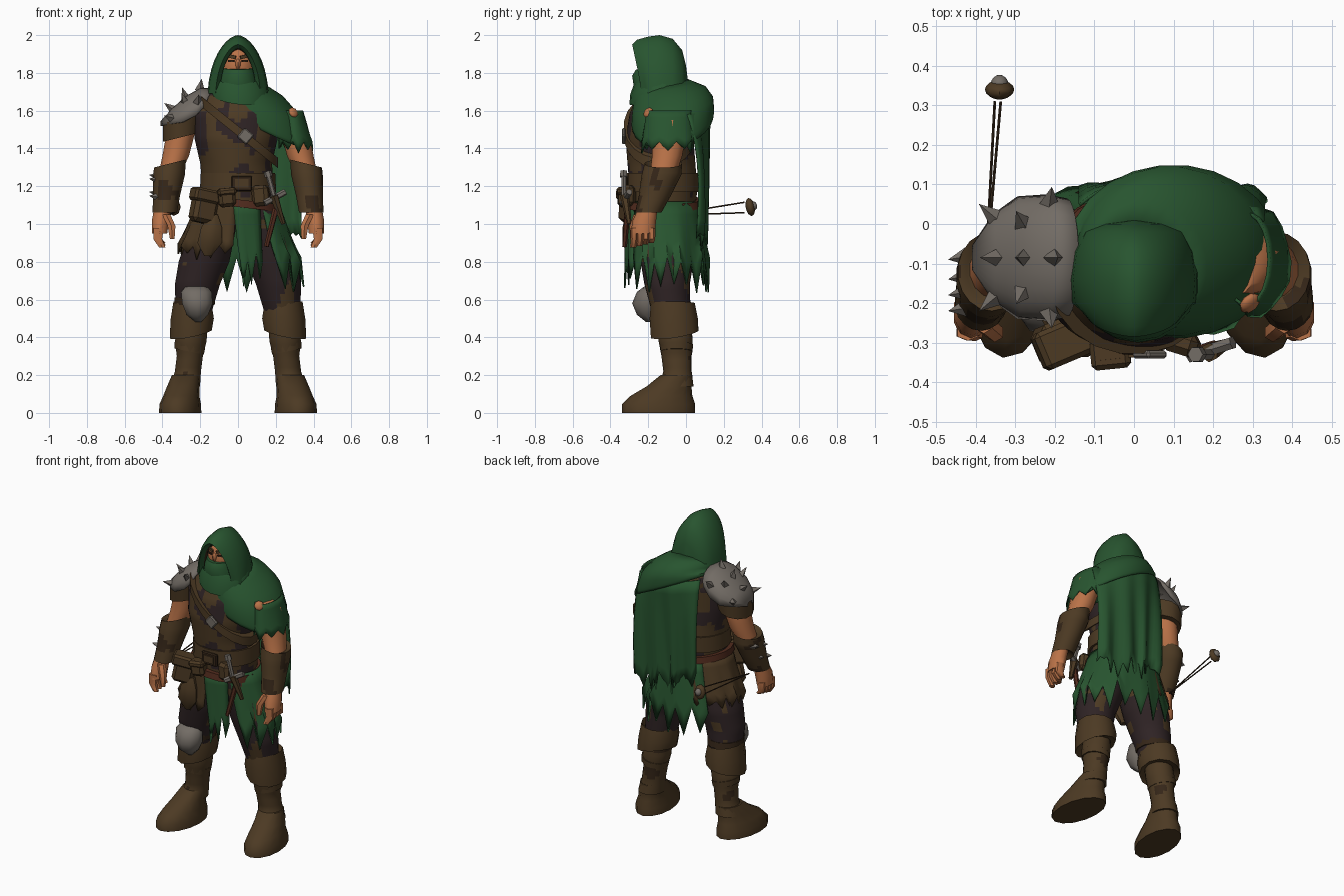
import bpy, bmesh, math, random
from mathutils import Vector, Matrix, noise

random.seed(4)
old = bpy.data.objects.get("Cube")
if old:
    bpy.data.objects.remove(old)


def material(name, *rgb):
    m = bpy.data.materials.new(name)
    m.use_nodes = True
    m.diffuse_color = (*rgb, 1)
    m.node_tree.nodes["Principled BSDF"].inputs["Base Color"].default_value = (*rgb, 1)
    return m


GREEN = material("green_cloth", .021, .09, .029)
LEATHER = material("brown_leather", .073, .042, .017)
DARK = material("dark_cloth", .028, .017, .018)
SKIN = material("skin", .49, .17, .065)
METAL = material("worn_metal", .17, .15, .13)
DEEP = material("deep_brown", .035, .019, .009)
RED = material("red_leather", .085, .025, .013)


def finish(name, bm, mats, angle=45, thick=0):
    bmesh.ops.recalc_face_normals(bm, faces=bm.faces)
    me = bpy.data.meshes.new(name)
    bm.to_mesh(me)
    bm.free()
    for m in mats:
        me.materials.append(m)
    for p in me.polygons:
        p.use_smooth = True
    me.set_sharp_from_angle(angle=math.radians(angle))
    ob = bpy.data.objects.new(name, me)
    bpy.context.collection.objects.link(ob)
    if thick:
        ob.modifiers.new("thickness", 'SOLIDIFY').thickness = thick
    return ob


def loft(name, rings, mat, n=14, s=1, sub=1, yaw=0, cap=True, blot=None, thick=0):
    """Elliptical rings (x, y, z, rx, ry, tilt_x, tilt_y) joined into a tube."""
    rings = [Vector(list(r) + [0] * (7 - len(r))) for r in rings]
    fine = [a.lerp(b, k / sub) for a, b in zip(rings, rings[1:]) for k in range(sub)] + [rings[-1]]
    bm = bmesh.new()
    rows = []
    for x, y, z, rx, ry, tx, ty in fine:
        row = []
        for i in range(n):
            t = math.tau * (i + .5) / n
            d = Matrix.Rotation(yaw, 2) @ Vector((rx * math.cos(t), ry * math.sin(t)))
            row.append(bm.verts.new((s * (x + d.x), y + d.y, z + tx * d.x + ty * d.y)))
        rows.append(row)
    for a, b in zip(rows, rows[1:]):
        for i in range(n):
            j = (i + 1) % n
            bm.faces.new((a[i], a[j], b[j], b[i]))
    if cap:
        bm.faces.new(rows[0])
        bm.faces.new(rows[-1])
    mats = [mat]
    if blot:
        mats.append(blot[0])
        for f in bm.faces:
            f.material_index = int(noise.noise(f.calc_center_median() * 9) > blot[1])
    return finish(name, bm, mats, thick=thick)


def sheet(name, point, nu, nv, mat, thick=.008):
    """Surface from point(u, v)."""
    bm = bmesh.new()
    g = [[bm.verts.new(point(i / nu, j / nv)) for j in range(nv + 1)] for i in range(nu + 1)]
    for i in range(nu):
        for j in range(nv):
            bm.faces.new((g[i][j], g[i + 1][j], g[i + 1][j + 1], g[i][j + 1]))
    return finish(name, bm, [mat], thick=thick)


def ragged(name, a0, a1, top, low, zig, n, mat):
    """Torn cloth hung round an ellipse, from top to low (x, y, z, rx, ry)."""
    tear = [random.uniform(.3, 1) * (1 if i % 2 else -.5) for i in range(n + 1)]

    def point(u, v):
        a = math.radians(a0 + (a1 - a0) * u)
        x, y, z, rx, ry = Vector(top).lerp(Vector(low), v)
        fold = 1 + .04 * v * math.sin(u * n * 1.7)
        return (x + rx * fold * math.cos(a), y + ry * fold * math.sin(a),
                z - zig * tear[round(u * n)] * v ** 3)
    return sheet(name, point, n, 5, mat)


def box(name, loc, size, mat, rot=(0, 0, 0), bevel=.012):
    bm = bmesh.new()
    bmesh.ops.create_cube(bm, size=1)
    bmesh.ops.scale(bm, vec=size, verts=bm.verts)
    if bevel:
        bmesh.ops.bevel(bm, geom=bm.edges[:], offset=bevel, segments=1, affect='EDGES')
    ob = finish(name, bm, [mat], 30)
    ob.location, ob.rotation_euler = loc, rot


def ball(name, loc, aim, radii, mat, n=8):
    bm = bmesh.new()
    bmesh.ops.create_uvsphere(bm, u_segments=n, v_segments=8, radius=1)
    bmesh.ops.scale(bm, vec=radii, verts=bm.verts)
    ob = finish(name, bm, [mat])
    ob.location = loc
    ob.rotation_euler = Vector(aim).to_track_quat('Z', 'Y').to_euler()


def cone(name, a, b, r1, r2, mat, n=6):
    a, b = Vector(a), Vector(b)
    bm = bmesh.new()
    bmesh.ops.create_cone(bm, cap_ends=True, segments=n, radius1=r1, radius2=r2, depth=(b - a).length)
    ob = finish(name, bm, [mat], 30)
    ob.location = (a + b) / 2
    ob.rotation_euler = (b - a).to_track_quat('Z', 'Y').to_euler()


# Legs, boots and arms, mirrored
for s, side in ((1, "left"), (-1, "right")):
    loft(side + "_trouser", [(.1, -.12, 1.1, .11, .16), (.14, -.11, .95, .125, .15), (.18, -.1, .8, .135, .14),
         (.215, -.1, .68, .12, .12), (.235, -.08, .53, .095, .1)], DARK, 26, s, 6, blot=(LEATHER, .36))
    loft(side + "_boot_cuff", [(.24, -.07, .55, .09, .1), (.24, -.07, .58, .105, .12, .1), (.242, -.065, .5, .118, .132),
         (.25, -.06, .42, .115, .13, -.2, .15), (.25, -.06, .45, .07, .08)], LEATHER, 12, s)
    loft(side + "_boot_shaft", [(.24, -.06, .46, .08, .09), (.25, -.055, .38, .085, .09), (.255, -.05, .3, .07, .08),
         (.265, -.045, .22, .07, .075), (.28, -.05, .14, .08, .09)], LEATHER, 18, s, 4, blot=(DEEP, .3))
    loft(side + "_boot_strap", [(.255, -.05, .36, .084, .09, .2), (.258, -.05, .325, .08, .087, .2)], LEATHER, 12, s)
    loft(side + "_foot", [(.306, -.145, 0, .11, .195), (.306, -.145, .045, .108, .195), (.3, -.13, .09, .094, .165),
         (.29, -.09, .14, .085, .12), (.275, -.05, .2, .075, .085)], LEATHER, 14, s, yaw=.13)
    loft(side + "_upper_arm", [(.26, -.1, 1.59, .05, .08), (.285, -.09, 1.55, .075, .09), (.31, -.09, 1.45, .076, .087),
         (.33, -.1, 1.36, .072, .08), (.36, -.12, 1.27, .06, .07)], SKIN, 14, s, 2)
    loft(side + "_bracer", [(.355, -.12, 1.29, .06, .07), (.36, -.12, 1.32, .086, .1, -.25), (.365, -.13, 1.26, .085, .105),
         (.378, -.165, 1.15, .072, .085), (.388, -.2, 1.06, .066, .07), (.4, -.2, 1.08, .04, .04)],
         LEATHER, 18, s, 4, blot=(DEEP, .33))
    loft(side + "_hand", [(.4, -.2, 1.09, .045, .05), (.41, -.22, 1.02, .048, .062), (.415, -.23, .95, .042, .064)], SKIN, 10, s)
    for k in range(4):
        y = -.275 + k * .031
        loft(side + "_finger", [(.42, y, .98, .03, .02), (.425, y, .92, .027, .019),
             (.4, y - .005, .875 + .008 * k, .019, .016)], SKIN, 6, s)
    loft(side + "_thumb", [(.38, -.25, 1.05, .025, .027), (.352, -.275, .99, .024, .024), (.348, -.28, .92, .014, .015)], SKIN, 6, s)

# Torso with dark shirt showing at the armpits
torso = loft("torso", [(0, -.12, 1.02, .19, .17), (0, -.12, 1.2, .19, .18), (-.01, -.13, 1.32, .19, .18),
             (-.01, -.14, 1.45, .22, .18), (0, -.13, 1.58, .24, .17), (0, -.12, 1.68, .18, .14),
             (0, -.13, 1.76, .08, .09)], LEATHER, 44, sub=6, blot=(DARK, .16))
for p in torso.data.polygons:
    if abs(p.center.x) > .165 and 1.36 < p.center.z < 1.6:
        p.material_index = 1

# Belts and tunic
loft("waist_belt", [(0, -.12, 1.17, .205, .195), (0, -.12, 1.27, .2, .195)], LEATHER, 18)
loft("hip_belt", [(0, -.12, 1.09, .225, .21, -.12), (0, -.12, 1.13, .22, .205, -.12)], RED, 18)
loft("chest_strap", [(0, -.14, 1.465, .215, .19, -.8), (0, -.14, 1.52, .215, .19, -.8)], LEATHER, 20)
box("strap_buckle", (.04, -.33, 1.465), (.065, .02, .065), METAL, (0, .7, 0), .006)
box("belt_buckle", (.02, -.32, 1.215), (.11, .02, .08), DEEP, bevel=.006)
box("buckle_plate", (.02, -.332, 1.215), (.07, .01, .045), LEATHER, bevel=0)
ragged("leather_tunic", 105, 268, (0, -.12, 1.13, .215, .19), (-.015, -.11, .87, .3, .205), .06, 20, LEATHER)
ragged("green_skirt", -55, 130, (0, -.115, 1.12, .215, .19), (.01, -.1, .77, .335, .22), .14, 20, GREEN)
ragged("front_flap", -98, -52, (0, -.12, 1.12, .19, .2), (.03, -.12, .77, .17, .2), .18, 6, GREEN)

# Pouches
box("large_pouch", (-.18, -.29, 1.09), (.13, .1, .17), LEATHER, (0, .2, .4), .02)
box("large_pouch_flap", (-.175, -.3, 1.15), (.145, .1, .07), LEATHER, (0, .2, .4))
box("small_pouch", (-.06, -.32, 1.14), (.09, .08, .1), LEATHER, (0, -.1, .1), .018)
box("small_pouch_flap", (-.06, -.327, 1.17), (.1, .08, .04), LEATHER, (0, -.1, .1))
box("left_pouch", (.12, -.3, 1.15), (.09, .06, .11), LEATHER, (0, -.1, -.3), .018)
loft("hanging_bag", [(-.13, -.3, 1.05, .025, .02), (-.14, -.3, .98, .06, .04), (-.15, -.3, .9, .07, .04),
     (-.16, -.29, .83, .02, .02)], LEATHER, 8)

# Dagger
cone("dagger_grip", (.16, -.33, 1.26), (.19, -.33, 1.15), .014, .014, METAL)
cone("dagger_pommel", (.155, -.33, 1.28), (.163, -.33, 1.25), .02, .022, METAL)
cone("dagger_guard", (.14, -.335, 1.11), (.25, -.3, 1.17), .017, .017, METAL)
cone("dagger_sheath", (.19, -.325, 1.15), (.24, -.3, 1.0), .025, .012, LEATHER)
cone("red_strap", (.2, -.31, 1.08), (.15, -.325, .88), .017, .013, RED)

# Right shoulder plate as arches (x, half width, base, top) from neck to arm
plate = [(-.14, .15, 1.63, 1.72), (-.2, .16, 1.575, 1.72), (-.28, .155, 1.54, 1.675), (-.35, .11, 1.53, 1.61),
         (-.41, .03, 1.52, 1.545)]


def plate_point(u, v):
    x, w, base, top = plate[round(v * 4)]
    t = math.pi * u
    return Vector((x - .03 * (1 - math.sin(t)) * (1 - v), -.085 - w * math.cos(t), base + (top - base) * math.sin(t) ** .8))


sheet("pauldron", plate_point, 12, 4, METAL, .012)
for u, v in ((.5, .25), (.3, .5), (.7, .5), (.15, .25), (.85, .25), (.5, .75), (.1, .75), (.9, .75), (.5, .5)):
    p = plate_point(u, v)
    d = (p - Vector((-.23, -.085, 1.52))).normalized()
    cone("pauldron_spike", p - d * .015, p + d * .05, .027, 0, METAL, 4)
loft("shoulder_strap", [(-.29, -.09, 1.56, .11, .13, .25), (-.3, -.09, 1.46, .1, .12, .25)], LEATHER, 12)
for y, z in ((-.08, 1.25), (-.17, 1.23), (-.13, 1.16), (-.21, 1.14)):
    cone("bracer_spike", (-.41, y, z), (-.47, y - .01, z + .01), .03, 0, METAL, 4)

# Right knee
loft("knee_pad", [(-.22, -.18, .67, .06, .04), (-.22, -.19, .64, .085, .07), (-.215, -.2, .58, .085, .085),
     (-.215, -.2, .52, .06, .06), (-.21, -.19, .48, .015, .02)], METAL, 10)
loft("knee_strap", [(.228, -.09, .61, .112, .115), (.23, -.085, .57, .11, .115)], DEEP, 12, -1)

# Head, face and mask
ball("head", (0, -.14, 1.83), (0, 0, 1), (.095, .108, .125), SKIN, 16)
ball("nose", (0, -.242, 1.845), (0, -.2, 1), (.014, .016, .03), SKIN)
for s in (-1, 1):
    box("eye", (s * .036, -.238, 1.862), (.034, .009, .01), DEEP, (0, 0, s * .3), 0)
    box("brow", (s * .04, -.234, 1.888), (.06, .009, .018), LEATHER, (0, s * -.25, s * .3), 0)
loft("face_mask", [(0, -.16, 1.828, .088, .105, 0, .1), (0, -.17, 1.785, .095, .115), (0, -.16, 1.72, .11, .115),
     (0, -.14, 1.66, .12, .12)], GREEN, 14)

# Hood as arches (y, half width, top) from the recessed lining, over the rim, to the back
arches = [(-.17, .09, 1.92), (-.262, .088, 1.93), (-.285, .108, 1.95), (-.26, .128, 1.975), (-.2, .142, 1.992),
          (-.14, .147, 2), (-.07, .138, 1.98), (-.02, .115, 1.92), (.0, .075, 1.84), (.01, .01, 1.76)]


def hood_point(u, v):
    y, w, top = arches[round(v * (len(arches) - 1))]
    c, h = math.cos(math.pi * u), math.sin(math.pi * u)
    low = (1 - h) ** 2
    return (w * math.copysign(abs(c) ** 1.2, c) * (1 + .1 * low), y + .05 * (1 - h) * (y < -.2),
            1.69 + (top - 1.69) * h ** .85)


hood = sheet("hood", hood_point, 18, len(arches) - 1, GREEN, 0)
hood.data.materials.append(DEEP)
for p in hood.data.polygons:
    p.material_index = int(p.index % (len(arches) - 1) == 0)

# Cowl over the shoulders and its torn left sleeve
loft("neck_scarf", [(0, -.15, 1.78, .125, .125, 0, .3), (.005, -.15, 1.73, .155, .145, 0, .3), (.01, -.14, 1.68, .16, .16, -.1, .3),
     (.02, -.14, 1.66, .13, .13)], GREEN, 18, cap=False)
loft("cowl", [(0, -.13, 1.74, .13, .14, 0, .2), (.05, -.085, 1.695, .19, .19, -.12, .17), (.09, -.07, 1.635, .235, .215, -.26, .15),
     (.1, -.07, 1.57, .268, .22, -.46, .15), (.1, -.07, 1.54, .27, .215, -.5, .15)], GREEN, 24, sub=2, cap=False, thick=.01)
ragged("torn_sleeve", -180, 180, (.285, -.09, 1.6, .06, .12), (.305, -.095, 1.425, .092, .14), .05, 18, GREEN)
ball("bare_shoulder_patch", (.293, -.2, 1.59), (.6, -.6, .5), (.03, .03, .016), SKIN)

# Back cape
tears = [random.uniform(-.5, 1) * (1 if i % 2 else -.6) for i in range(25)]


def cape_point(u, v):
    x = -.14 + .47 * u
    drop = .64 + .1 * u + .1 * tears[round(u * 24)] * v ** 2
    bend = .5 + 1.3 * (1 - v) ** 3
    y = .13 - .025 * v - bend * (x - .07) ** 2 + .014 * math.sin(u * 22 + v) * (.2 + v)
    return (x + .02 * v * math.sin(u * 9), y, 1.66 - .08 * u * (1 - v) - drop * v)


sheet("back_cape", cape_point, 24, 8, GREEN)

# Sling hanging behind the right hand
for x, z in ((-.352, 1.115), (-.337, 1.06)):
    cone("sling_cord", (-.375, -.12, 1.045), (x, .31, z), .004, .004, DEEP)
ball("sling_pouch", (-.34, .34, 1.09), (0, 1, .2), (.037, .048, .024), LEATHER)
ball("sling_stone", (-.34, .355, 1.095), (0, 1, .2), (.022, .025, .022), METAL)
